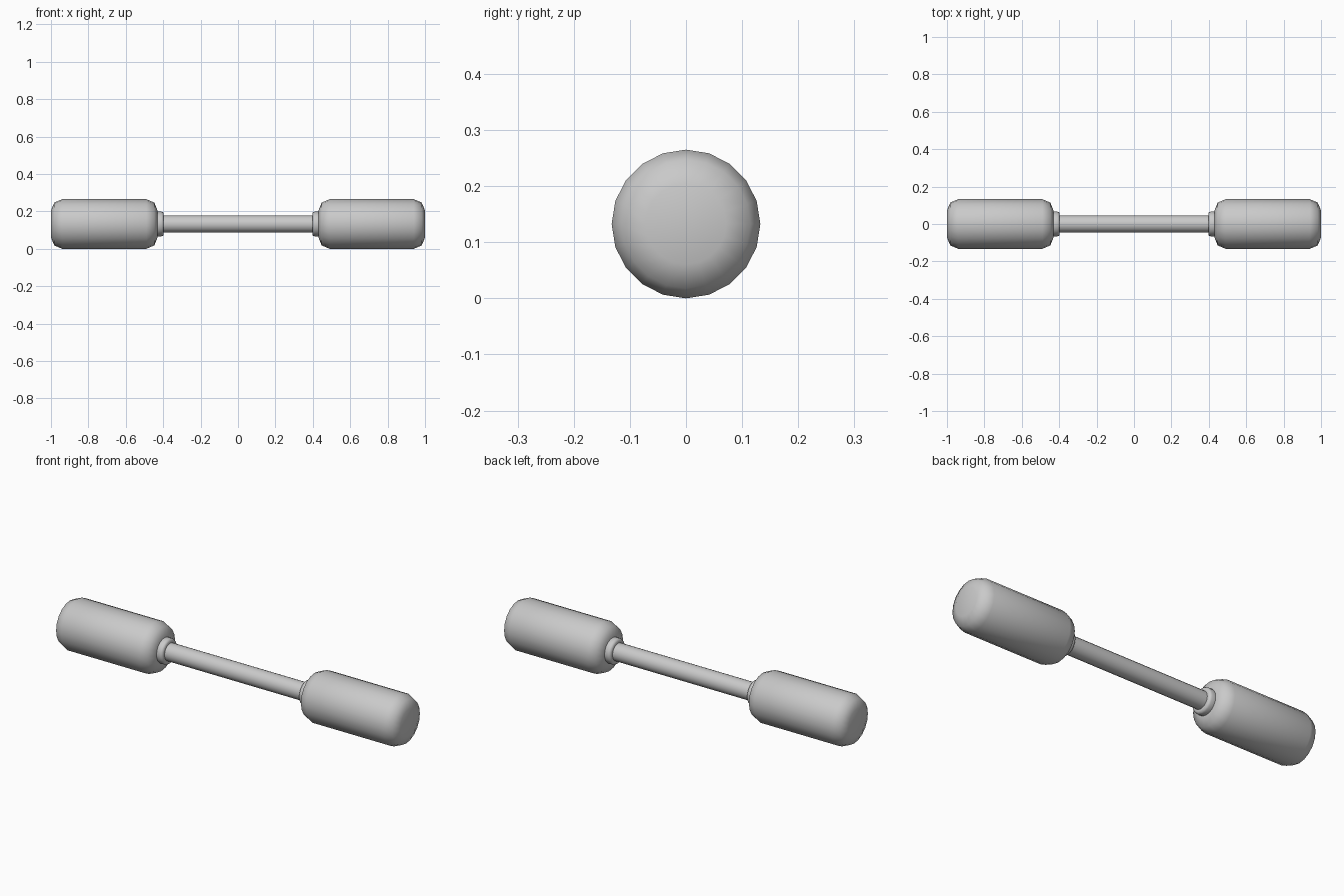
import bpy, bmesh, math
from mathutils import Matrix

cube = bpy.data.objects.get("Cube")
if cube:
    bpy.data.objects.remove(cube, do_unlink=True)

SIDES = 20
HEAD_R = 0.1325

grey = bpy.data.materials.new("plain grey")
grey.use_nodes = True
grey.diffuse_color = (0.588, 0.588, 0.588, 1)
grey.node_tree.nodes["Principled BSDF"].inputs["Base Color"].default_value = grey.diffuse_color


def rod(name, x0, x1, radius, bevel=0.0):
    """Smooth cylinder lying along x, with optionally rounded rims."""
    bm = bmesh.new()
    bmesh.ops.create_cone(bm, cap_ends=True, segments=SIDES,
                          radius1=radius, radius2=radius, depth=x1 - x0)
    if bevel:
        rims = [e for e in bm.edges if e.calc_face_angle() > math.radians(45)]
        bmesh.ops.bevel(bm, geom=rims, offset=bevel, segments=2,
                        profile=0.5, affect='EDGES')
    bm.transform(Matrix.Rotation(math.pi / 2, 4, 'Y'))
    bmesh.ops.recalc_face_normals(bm, faces=bm.faces)
    mesh = bpy.data.meshes.new(name)
    bm.to_mesh(mesh)
    bm.free()
    mesh.materials.append(grey)
    obj = bpy.data.objects.new(name, mesh)
    obj.location = ((x0 + x1) / 2, 0, HEAD_R)
    bpy.context.collection.objects.link(obj)
    bpy.ops.object.select_all(action='DESELECT')
    obj.select_set(True)
    bpy.context.view_layer.objects.active = obj
    bpy.ops.object.shade_smooth_by_angle(angle=math.radians(50))
    return obj


# Grip bar between the weights
rod("grip_bar", -0.42, 0.42, 0.046)

# Weights and collars on both ends
for side, s in (("left", 1), ("right", -1)):
    rod(side + "_weight", *sorted((s * 0.43, s * 1.0)), HEAD_R, 0.06)
    rod(side + "_collar", *sorted((s * 0.397, s * 0.45)), 0.066, 0.012)
